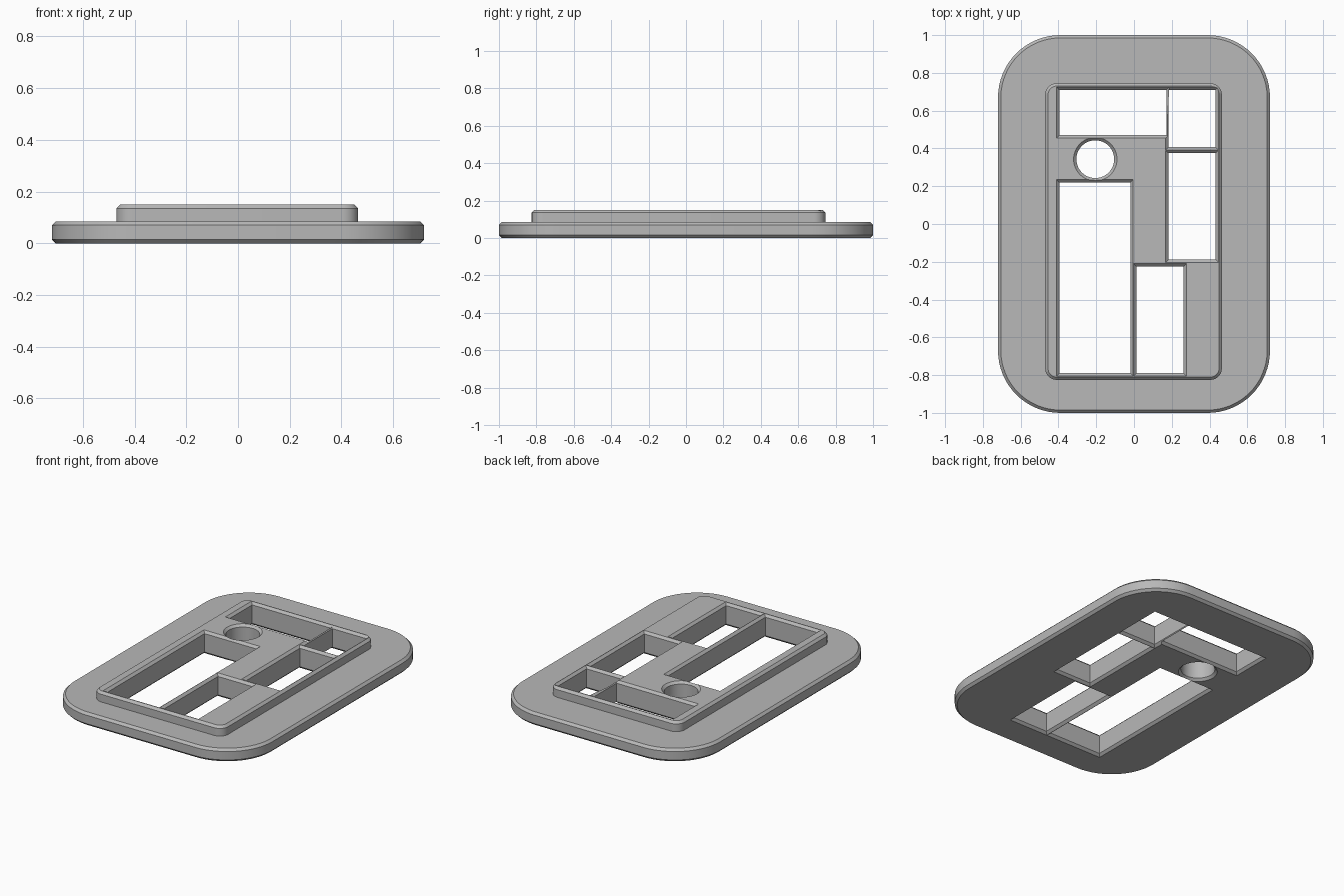
import bpy
import bmesh
from math import cos, sin, pi

if "Cube" in bpy.data.objects:
    bpy.data.objects.remove(bpy.data.objects["Cube"])

CHAMFER = 0.015
PLATE_TOP = 0.085
TOP = 0.15
OVER = 0.01

grey = bpy.data.materials.new("plain grey")
grey.use_nodes = True
grey.diffuse_color = (0.48, 0.48, 0.48, 1)
grey.node_tree.nodes["Principled BSDF"].inputs["Base Color"].default_value = (0.48, 0.48, 0.48, 1)


def outline(x0, x1, y0, y1, radius, grow, steps):
    """Counter-clockwise rectangle, with arcs at the corners if radius > 0."""
    r = max(radius + grow, 0) if radius else 0
    x0, x1, y0, y1 = x0 - grow, x1 + grow, y0 - grow, y1 + grow
    corners = [(x1 - r, y1 - r), (x0 + r, y1 - r), (x0 + r, y0 + r), (x1 - r, y0 + r)]
    count = steps if r else 0
    points = []
    for i, (cx, cy) in enumerate(corners):
        for k in range(count + 1):
            a = (i + k / max(count, 1)) * pi / 2
            points.append((cx + r * cos(a), cy + r * sin(a)))
    return points


def solid(name, box, radius, levels, steps=16):
    """Loft an outline through (height, growth) levels and cap both ends."""
    bm = bmesh.new()
    rings = [[bm.verts.new((x, y, z)) for x, y in outline(*box, radius, grow, steps)]
             for z, grow in levels]
    n = len(rings[0])
    for low, high in zip(rings, rings[1:]):
        for i in range(n):
            j = (i + 1) % n
            bm.faces.new((low[i], low[j], high[j], high[i]))
    bm.faces.new(rings[0][::-1])
    bm.faces.new(rings[-1])
    bmesh.ops.remove_doubles(bm, verts=bm.verts[:], dist=1e-5)
    bmesh.ops.recalc_face_normals(bm, faces=bm.faces[:])
    mesh = bpy.data.meshes.new(name)
    bm.to_mesh(mesh)
    bm.free()
    mesh.materials.append(grey)
    obj = bpy.data.objects.new(name, mesh)
    bpy.context.scene.collection.objects.link(obj)
    return obj


def combine(target, tool, operation):
    """Apply a boolean and discard the tool object."""
    tool.hide_render = True
    mod = target.modifiers.new(operation.title(), "BOOLEAN")
    mod.operation = operation
    mod.solver = "EXACT"
    mod.object = tool
    bpy.context.view_layer.objects.active = target
    bpy.ops.object.modifier_apply(modifier=mod.name)
    bpy.data.objects.remove(tool)


# Wide rounded base plate, chamfered on both rims
panel = solid("panel_frame", (-0.72, 0.72, -1, 1), 0.33,
              [(0, -CHAMFER), (CHAMFER, 0), (PLATE_TOP - CHAMFER, 0), (PLATE_TOP, -CHAMFER)])

# Raised block, chamfered on its top rim
block = solid("raised_block", (-0.47, 0.465, -0.825, 0.745), 0.06,
              [(PLATE_TOP / 2, 0), (TOP - CHAMFER, 0), (TOP, -CHAMFER)], 10)
combine(panel, block, "UNION")

# Through openings, flared at top and bottom: (x0, x1, y0, y1), corner radius
openings = {
    "upper_left_slot": ((-0.395, 0.172, 0.47, 0.71), 0),
    "upper_right_slot": ((0.183, 0.432, 0.407, 0.71), 0),
    "middle_right_slot": ((0.183, 0.432, -0.188, 0.375), 0),
    "large_left_slot": ((-0.395, -0.019, -0.79, 0.22), 0),
    "lower_middle_slot": ((0.013, 0.263, -0.79, -0.225), 0),
    "round_hole": ((-0.305, -0.105, 0.243, 0.443), 0.1),
}
flare = CHAMFER + OVER
for name, (box, radius) in openings.items():
    cutter = solid(name, box, radius,
                   [(-OVER, flare), (CHAMFER, 0), (TOP - CHAMFER, 0), (TOP + OVER, flare)], 12)
    combine(panel, cutter, "DIFFERENCE")

# Smooth corners, crisp chamfers
bpy.ops.object.select_all(action="DESELECT")
panel.select_set(True)
bpy.context.view_layer.objects.active = panel
bpy.ops.object.shade_smooth_by_angle(angle=pi / 6)
